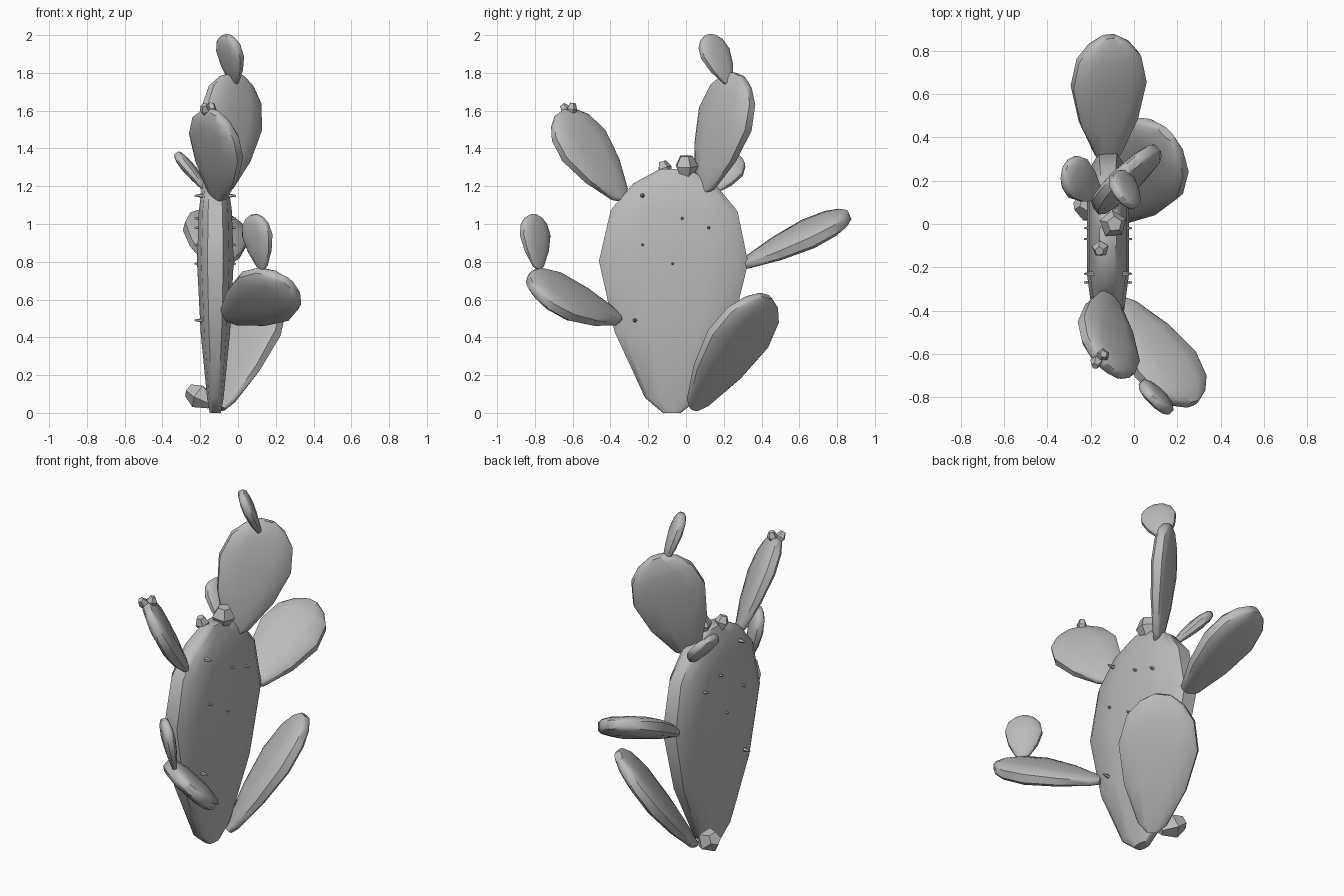
import bpy, bmesh, math
from mathutils import Vector

cube = bpy.data.objects.get("Cube")
if cube:
    bpy.data.objects.remove(cube, do_unlink=True)

grey = bpy.data.materials.new("plain_grey")
grey.use_nodes = True
colour = (0.5, 0.5, 0.5, 1)
grey.diffuse_color = colour
grey.node_tree.nodes["Principled BSDF"].inputs["Base Color"].default_value = colour

# Pad outline: (position along length, width factor, thickness factor)
PAD = [(0, .12, .3), (.06, .36, .45), (.33, .78, .8), (.62, 1, 1),
       (.83, .85, .9), (.94, .55, .7), (1, .2, .4)]
# Quarter of the pad cross-section: (width, thickness)
QUARTER = [(1, .42), (.86, .74), (.42, .97)]
SECTION = (QUARTER + [(-a, b) for a, b in reversed(QUARTER)]
           + [(-a, -b) for a, b in QUARTER] + [(a, -b) for a, b in reversed(QUARTER)])
# Fruit outline, five-sided, widest near the top
FRUIT = [(0, .45, .45), (.55, 1, 1), (1, .55, .55)]
PENTAGON = [(math.cos(i * math.tau / 5), math.sin(i * math.tau / 5)) for i in range(5)]


def loft(name, base, tip, side, width, thick, outline, section, angle):
    """Skin a section along base-tip, with side as the wide direction."""
    base, tip, side = Vector(base), Vector(tip), Vector(side)
    axis = (tip - base).normalized()
    side = (side - axis * side.dot(axis)).normalized()
    normal = axis.cross(side)
    bm = bmesh.new()
    rings = [[bm.verts.new(base.lerp(tip, t) + side * (a * w * width) + normal * (b * h * thick))
              for a, b in section] for t, w, h in outline]
    n = len(section)
    for low, high in zip(rings, rings[1:]):
        for i in range(n):
            j = (i + 1) % n
            bm.faces.new((low[i], low[j], high[j], high[i]))
    bm.faces.new(rings[0][::-1])
    bm.faces.new(rings[-1])
    bmesh.ops.recalc_face_normals(bm, faces=bm.faces)
    mesh = bpy.data.meshes.new(name)
    bm.to_mesh(mesh)
    bm.free()
    mesh.materials.append(grey)
    obj = bpy.data.objects.new(name, mesh)
    bpy.context.collection.objects.link(obj)
    bpy.ops.object.select_all(action='DESELECT')
    obj.select_set(True)
    bpy.context.view_layer.objects.active = obj
    bpy.ops.object.shade_smooth_by_angle(angle=math.radians(angle))
    return obj


def pad(name, base, tip, side, width, thick):
    return loft(name, base, tip, side, width, thick, PAD, SECTION, 40)


def fruit(name, base, tip, radius):
    return loft(name, base, tip, (.8, .3, .2), radius, radius, FRUIT, PENTAGON, 30)


# Main body and large pads
pad("main_pad", (-.12, -.075, 0), (-.12, -.06, 1.29), (0, 1, 0), .395, .1)
pad("back_arm_pad", (-.12, .29, .78), (-.115, .865, 1.05), (-1, 0, .3), .175, .06)
pad("back_lower_pad", (-.09, .04, .02), (.15, .42, .62), (-.51, .5, -.1), .215, .055)
pad("front_lower_pad", (-.06, -.35, .5), (.27, -.83, .69), (.72, .27, -.64), .18, .055)
pad("front_upper_pad", (-.11, -.33, 1.13), (-.12, -.67, 1.59), (.72, -.57, -.41), .18, .05)
pad("back_upper_pad", (-.09, .09, 1.17), (0, .28, 1.79), (.72, .65, 0), .2, .055)

# Small young pads
pad("front_young_pad", (.13, -.78, .76), (.085, -.81, 1.05), (.7, -.7, 0), .1, .035)
pad("top_young_pad", (-.02, .23, 1.74), (-.055, .11, 2), (.6, -.7, -.1), .095, .033)
pad("side_young_pad", (-.16, .13, 1.17), (-.32, .26, 1.37), (.55, .55, -.6), .1, .033)

# Fruits
fruit("top_fruit_large", (-.105, 0, 1.24), (-.09, 0, 1.36), .065)
fruit("top_fruit_small", (-.15, -.1, 1.25), (-.16, -.125, 1.33), .04)
fruit("arm_fruit_outer", (-.165, -.61, 1.57), (-.18, -.655, 1.63), .03)
fruit("arm_fruit_inner", (-.145, -.61, 1.57), (-.14, -.6, 1.64), .03)
fruit("base_fruit", (-.14, .05, .05), (-.26, .1, .12), .068)

# Short spines on both faces of the main pad
for k, (y, z) in enumerate([(-.23, 1.15), (-.02, 1.03), (.12, .98),
                            (-.23, .89), (-.07, .79), (-.27, .49)]):
    for s in (-1, 1):
        loft(f"spine_{k}_{'left' if s > 0 else 'right'}", (-.12 + s * .06, y, z),
             (-.12 + s * .11, y, z), (0, 1, 0), .014, .014,
             [(0, 1, 1), (1, .3, .3)], PENTAGON, 30)
